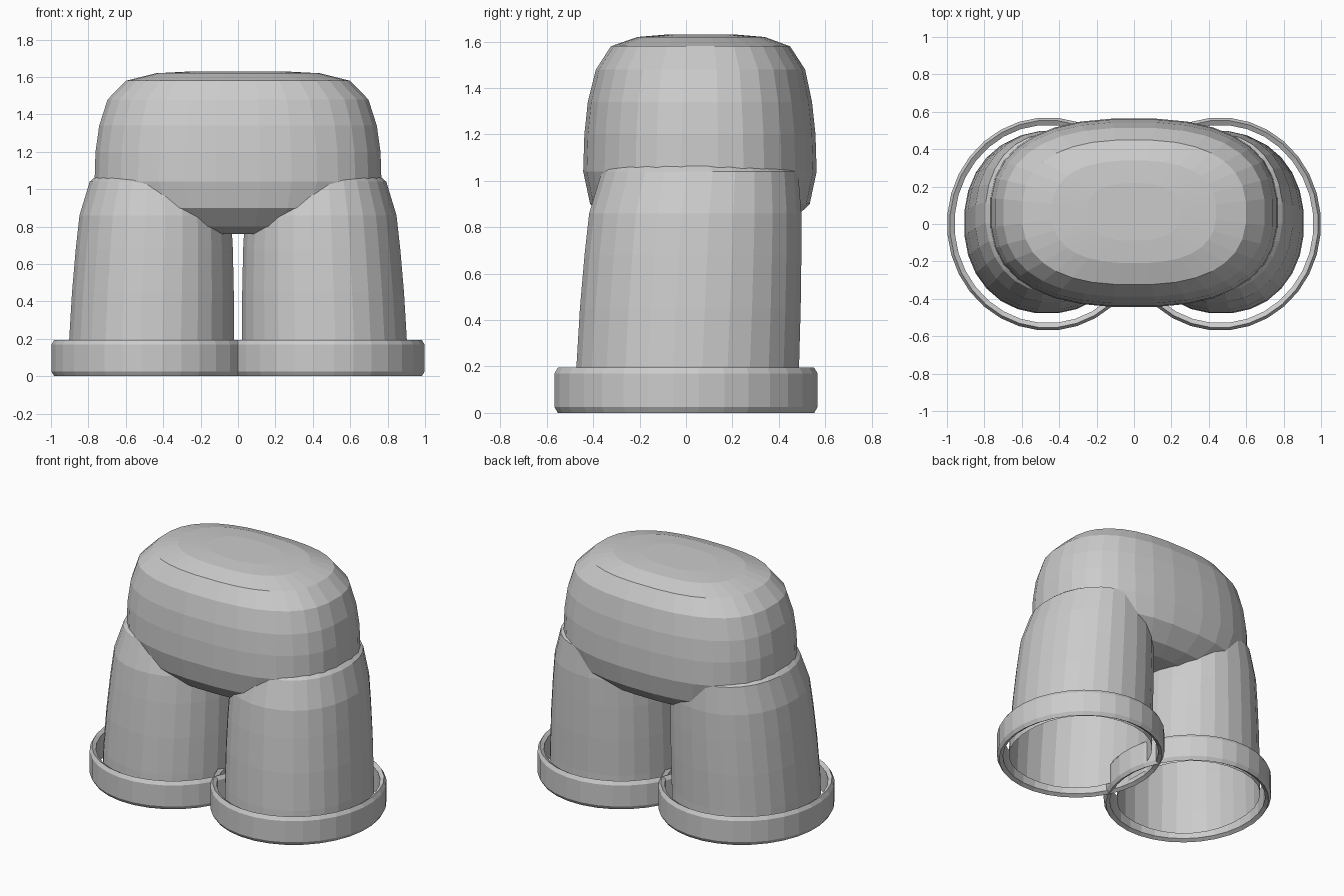
import bpy, bmesh, math

if "Cube" in bpy.data.objects:
    bpy.data.objects.remove(bpy.data.objects["Cube"])

cloth = bpy.data.materials.new("grey cloth")
cloth.diffuse_color = (0.6, 0.6, 0.6, 1)
cloth.use_nodes = True
cloth.node_tree.nodes["Principled BSDF"].inputs["Base Color"].default_value = cloth.diffuse_color


def ring(bm, cx, cy, rx, ry, z, n, power):
    """One superellipse cross-section."""
    verts = []
    for i in range(n):
        a = 2 * math.pi * (i + 0.5) / n
        c, s = math.cos(a), math.sin(a)
        x = math.copysign(abs(c) ** (2 / power), c)
        y = math.copysign(abs(s) ** (2 / power), s)
        verts.append(bm.verts.new((cx + rx * x, cy + ry * y, z)))
    return verts


def loft(name, sections, n, power, cap_start=False, cap_end=False, closed=False):
    """Skin cross-sections given as (z, x_min, x_max, y_min, y_max)."""
    bm = bmesh.new()
    rings = []
    for z, x0, x1, y0, y1 in sections:
        rings.append(ring(bm, (x0 + x1) / 2, (y0 + y1) / 2,
                          abs(x1 - x0) / 2, (y1 - y0) / 2, z, n, power))
    pairs = list(zip(rings, rings[1:]))
    if closed:
        pairs.append((rings[-1], rings[0]))
    for a, b in pairs:
        for i in range(n):
            j = (i + 1) % n
            bm.faces.new((a[i], a[j], b[j], b[i]))
    if cap_start:
        bm.faces.new(rings[0][::-1])
    if cap_end:
        bm.faces.new(rings[-1])
    bmesh.ops.recalc_face_normals(bm, faces=bm.faces)
    mesh = bpy.data.meshes.new(name)
    bm.to_mesh(mesh)
    bm.free()
    mesh.materials.append(cloth)
    obj = bpy.data.objects.new(name, mesh)
    bpy.context.collection.objects.link(obj)
    return obj


# Hips: rounded block, closed top and bottom
hips = [(0.76, 0.38, -0.22, 0.33), (0.80, 0.56, -0.32, 0.43),
        (0.90, 0.71, -0.415, 0.535), (1.04, 0.77, -0.445, 0.565),
        (1.20, 0.765, -0.44, 0.56), (1.34, 0.745, -0.425, 0.545),
        (1.48, 0.70, -0.39, 0.515), (1.58, 0.60, -0.325, 0.45),
        (1.62, 0.44, -0.21, 0.34), (1.63, 0.25, -0.09, 0.22)]
loft("hips", [(z, -r, r, a, b) for z, r, a, b in hips], 32, 2.5, True, True)

for side, label in ((-1, "left"), (1, "right")):
    # Trouser leg: tapered open tube running into the hips
    leg = [(0.03, 0.02, 0.91, -0.48, 0.49), (0.20, 0.02, 0.905, -0.475, 0.49),
           (0.45, 0.02, 0.89, -0.46, 0.497), (0.68, 0.025, 0.87, -0.44, 0.50),
           (0.86, 0.035, 0.85, -0.42, 0.50), (1.04, 0.08, 0.795, -0.365, 0.485),
           (1.07, 0.12, 0.76, -0.33, 0.42)]
    loft(label + "_leg", [(z, side * a, side * b, c, d) for z, a, b, c, d in leg], 28, 2.15)

    # Cuff: loose band around the bottom of the leg
    band = [(0.0, 0.525, 0.555), (0.025, 0.54, 0.57), (0.17, 0.54, 0.57),
            (0.195, 0.525, 0.555), (0.18, 0.50, 0.53), (0.015, 0.50, 0.53)]
    loft(label + "_cuff", [(z, side * 0.46 - rx, side * 0.46 + rx, -ry, ry)
                           for z, rx, ry in band], 32, 2.0, closed=True)
